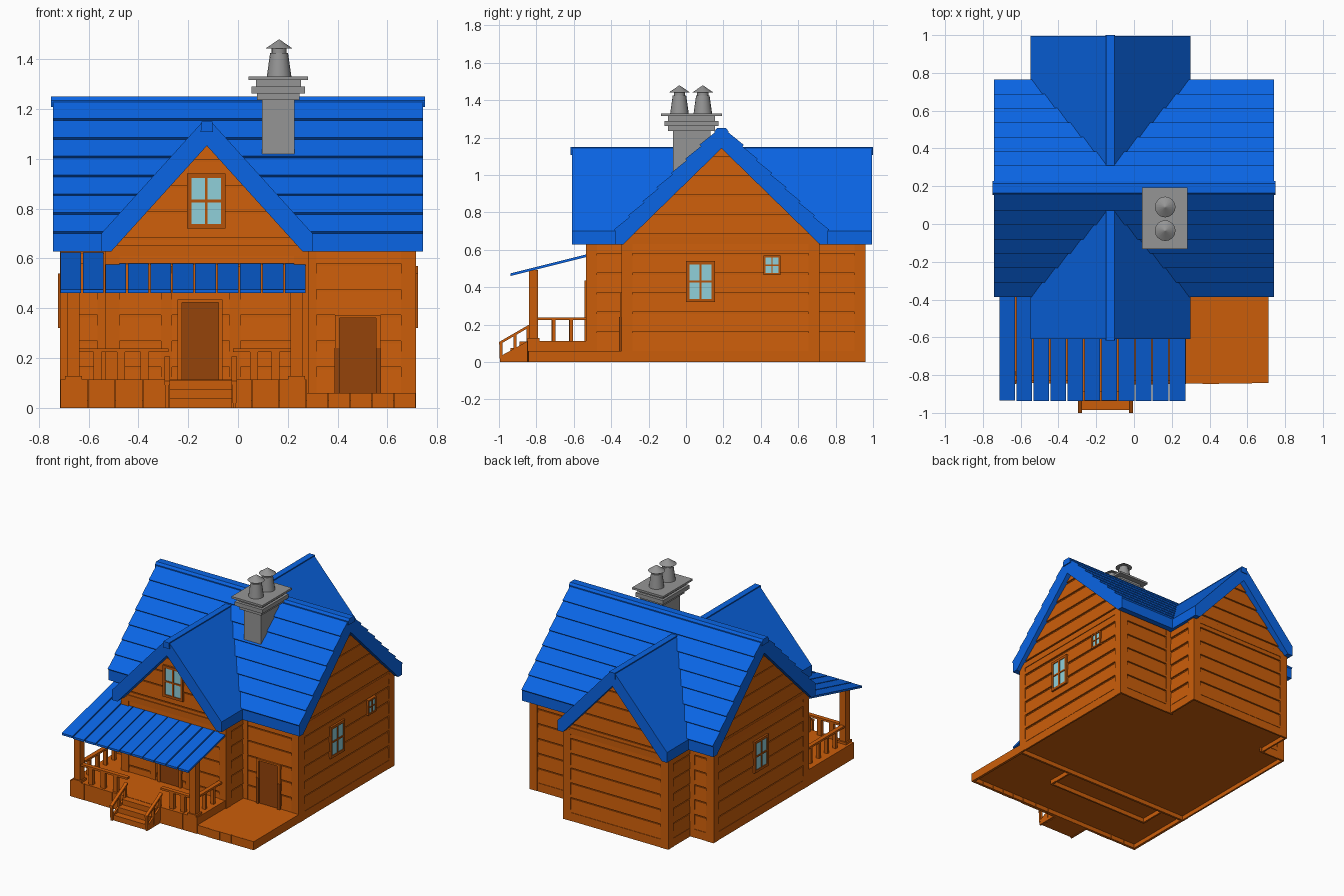
import bpy, bmesh, math, random

if "Cube" in bpy.data.objects:
    bpy.data.objects.remove(bpy.data.objects["Cube"])
random.seed(4)

def material(name, r, g, b):
    m = bpy.data.materials.new(name)
    m.diffuse_color = (r, g, b, 1)
    m.use_nodes = True
    m.node_tree.nodes["Principled BSDF"].inputs["Base Color"].default_value = m.diffuse_color
    return m

WOOD = material("orange wood", 0.60, 0.111, 0.003)
DARK = material("dark door wood", 0.30, 0.057, 0.003)
TRIM = material("window trim wood", 0.46, 0.085, 0.003)
BLUE = material("blue roof", 0.003, 0.13, 0.78)
GLASS = material("pale glass", 0.28, 0.63, 0.70)
STONE = material("grey stone", 0.30, 0.30, 0.30)

class Part:
    """Collects solids into one named mesh object."""
    def __init__(self, name, mat):
        self.name, self.mat, self.bm = name, mat, bmesh.new()
    def loft(self, A, B):
        a = [self.bm.verts.new(p) for p in A]
        b = [self.bm.verts.new(p) for p in B]
        self.bm.faces.new(a); self.bm.faces.new(b[::-1])
        for i in range(len(a)):
            j = (i + 1) % len(a)
            self.bm.faces.new((a[i], b[i], b[j], a[j]))
    def box(self, x0, x1, y0, y1, z0, z1):
        q = [(x0, y0), (x1, y0), (x1, y1), (x0, y1)]
        self.loft([(x, y, z0) for x, y in q], [(x, y, z1) for x, y in q])
    def prism(self, prof, axis, a, b):
        f = (lambda t: [(t, p, z) for p, z in prof]) if axis == 'x' else (lambda t: [(p, t, z) for p, z in prof])
        self.loft(f(a), f(b))
    def frustum(self, x, y, z0, z1, r0, r1, n=16):
        ring = lambda r, z: [(x + r * math.cos(2 * math.pi * i / n), y + r * math.sin(2 * math.pi * i / n), z) for i in range(n)]
        self.loft(ring(r0, z0), ring(r1, z1))
    def done(self):
        bmesh.ops.recalc_face_normals(self.bm, faces=self.bm.faces)
        me = bpy.data.meshes.new(self.name)
        self.bm.to_mesh(me); self.bm.free()
        me.materials.append(self.mat)
        ob = bpy.data.objects.new(self.name, me)
        bpy.context.collection.objects.link(ob)
        return ob

def wall_frame(axis, pos, out):
    """Maps (along wall, height, outward depth) to the world."""
    if axis == 'x':
        return lambda u, z, d: (u, pos + out * d, z)
    return lambda u, z, d: (pos + out * d, u, z)

def slab(part, F, u0, u1, z0, z1, d1, d0=0.0):
    q = [(u0, z0), (u1, z0), (u1, z1), (u0, z1)]
    part.loft([F(u, z, d0) for u, z in q], [F(u, z, d1) for u, z in q])

# Solid house bodies: main block and crossing wing, floor slightly raised
core = Part("house_body", WOOD)
core.prism([(-.33, .03), (.70, .03), (.70, .665), (.185, 1.155), (-.33, .665)], 'x', -.70, .70)
core.prism([(-.52, .03), (.27, .03), (.27, .64), (-.125, 1.07), (-.52, .64)], 'y', -.52, .945)
core.done()

# Lapped siding, corner boards and skirting on every wall
siding, boards = Part("siding_planks", WOOD), Part("corner_boards", WOOD)
def clad(axis, pos, out, u0, u1, apex=None, eave=.66, corners=(1, 1)):
    F = wall_frame(axis, pos, out)
    mid, half = (u0 + u1) / 2, (u1 - u0) / 2
    def hw(z):
        return half if z <= eave or not apex else half * max(0, (apex - z) / (apex - eave))
    z, top = .06, apex or eave
    while z < top - .02:
        zt = min(z + .094, top)
        a, b = hw(z), max(hw(zt), .002)
        A = [(-a, z, 0), (a, z, 0), (b, zt, 0), (-b, zt, 0)]
        B = [(-a, z, .012), (a, z, .012), (b, zt, .006), (-b, zt, .006)]
        siding.loft([F(mid + u, h, d) for u, h, d in A], [F(mid + u, h, d) for u, h, d in B])
        z += .104
    slab(boards, F, u0, u1, 0, .058, .012)
    if corners[0]: slab(boards, F, u0 - .012, u0 + .045, 0, eave, .014)
    if corners[1]: slab(boards, F, u1 - .045, u1 + .012, 0, eave, .014)
    if apex: slab(boards, F, u0, u1, eave - .03, eave + .012, .0135)

for s in (-1, 1):
    clad('y', s * .70, s, -.33, .70, apex=1.155)
for pos, out in ((-.33, -1), (.70, 1)):
    clad('x', pos, out, .27, .70)
    clad('x', pos, out, -.70, -.52)
for pos, out in ((-.52, -1), (.945, 1)):
    clad('x', pos, out, -.52, .27, apex=1.07, eave=.64)
for pos, out in ((-.52, -1), (.27, 1)):
    clad('y', pos, out, -.52, -.33, eave=.64, corners=(1, 0))
    clad('y', pos, out, .70, .945, eave=.64, corners=(0, 1))
FRONT, RIGHT, LEFT = wall_frame('x', -.52, -1), wall_frame('y', .70, 1), wall_frame('y', -.70, -1)
for u in (-.31, -.035):
    slab(boards, FRONT, u, u + .045, .1, .57, .014)
siding.done(); boards.done()

# Gable roofs: thick slab with clipped ridge, overlapping courses, ridge cap
def gable_roof(name, axis, c, w, top, inner, flat, a, b, n, lap):
    roof = Part(name, BLUE)
    slope = (top - .70) / w
    for s in (-1, 1):
        zf = top - flat * slope
        roof.prism([(c, zf), (c + s * flat, zf), (c + s * w, .70), (c + s * w, .628), (c + s * (w - .04), .628), (c, inner)], axis, a, b)
        for i in range(n):
            p0, p1 = flat + i * (w - flat) / n, flat + (i + 1) * (w - flat) / n
            z0, z1 = top - p0 * slope, top - p1 * slope
            roof.prism([(c + s * p0, z0), (c + s * p1, z1), (c + s * (p1 + lap * .6), z1 + lap * .6), (c + s * p0, z0 + .001)], axis, a, b)
    roof.done()
gable_roof("main_roof", 'x', .19, .567, 1.262, 1.142, .034, -.742, .742, 7, .014)
gable_roof("cross_roof", 'y', -.125, .424, 1.168, 1.052, .022, -.61, .995, 0, 0)
ridge = Part("ridge_caps", BLUE)
ridge.prism([(.153, 1.208), (.227, 1.208), (.227, 1.234), (.215, 1.25), (.165, 1.25), (.153, 1.234)], 'x', -.75, .75)
ridge.prism([(-.15, 1.108), (-.10, 1.108), (-.103, 1.15), (-.147, 1.15)], 'y', -.618, 1.0)
ridge.done()

# Windows: outer frame, glass plate and glazing cross
def window(name, F, u0, u1, z0, z1, t):
    fr, gl = Part(name + "_frame", TRIM), Part(name + "_glass", GLASS)
    um, zm, h = (u0 + u1) / 2, (z0 + z1) / 2, t * .3
    for r in ((u0, u0 + t, z0, z1), (u1 - t, u1, z0, z1), (u0, u1, z0, z0 + t), (u0, u1, z1 - t, z1),
              (um - h, um + h, z0, z1), (u0, u1, zm - h, zm + h)):
        slab(fr, F, *r, .022)
    slab(gl, F, u0 + t, u1 - t, z0 + t, z1 - t, .017, .009)
    fr.done(); gl.done()
window("gable_window", FRONT, -.205, -.05, .72, .94, .018)
window("right_window", RIGHT, 0, .155, .32, .54, .018)
window("right_small_window", RIGHT, .415, .505, .465, .57, .011)
window("left_window", LEFT, .112, .267, .32, .54, .018)

# Doors
def door(name, F, u0, u1, z0, z1):
    fr, pn = Part(name + "_frame", WOOD), Part(name + "_panel", DARK)
    for r in ((u0, u0 + .017, z0, z1), (u1 - .017, u1, z0, z1), (u0, u1, z1 - .012, z1)):
        slab(fr, F, *r, .024)
    slab(pn, F, u0 + .017, u1 - .017, z0, z1 - .012, .0155)
    fr.done(); pn.done()
door("front_door", FRONT, -.242, -.062, .11, .435)
SIDE = wall_frame('x', -.33, -1)
door("side_door", SIDE, .39, .572, .06, .372)
jambs = Part("side_door_lower_jambs", DARK)
for u in (.388, .554):
    slab(jambs, SIDE, u, u + .02, .06, .24, .027)
jambs.done()

# Porch deck and lower side terrace: floor slab and plank skirt
deck = Part("porch_deck", WOOD)
for x0, x1, n, z, side in ((-.712, .275, 9, .113, -1), (.275, .712, 5, .06, 1)):
    w = (x1 - x0) / n
    deck.box(x0, x1, -.835, -.33, .03, z)
    for i in range(n):
        deck.box(x0 + i * w + .001, x0 + (i + 1) * w - .001, -.842 - random.random() * .008, -.825, 0, z)
    e = x0 if side < 0 else x1 - .018
    deck.box(e, e + .018, -.84, -.33, 0, z)
deck.box(-.70, .70, -.345, -.33, 0, .05)
deck.done()

# Porch roof planks; those beside the wing reach back to the main wall
slope_z = lambda y: .475 + (y + .935) * .25
porch = Part("porch_roof", BLUE)
pitch = .992 / 11
for i in range(11):
    x0 = -.713 + i * pitch
    y0, y1 = -.932 - random.random() * .006, (-.33 if i < 2 else -.52)
    porch.prism([(y0, slope_z(y0)), (y0, slope_z(y0) - .014), (y1, slope_z(y1) - .014), (y1, slope_z(y1))], 'x', x0, x0 + pitch - .007)
porch.done()

# Porch posts and railings
posts, rails = Part("porch_posts", WOOD), Part("porch_railings", WOOD)
for x in (-.66, .235):
    posts.box(x - .024, x + .024, -.84, -.792, .1, .492)
    posts.box(x - .034, x + .034, -.848, -.782, .1, .128)
posts.done()
for x0, x1, n in ((-.66, -.28, 3), (-.02, .235, 2)):
    rails.box(x0, x1, -.83, -.80, .224, .238)
    for i in range(n):
        x = x0 + (x1 - x0) * (i + 1) / (n + 1)
        rails.box(x - .016, x + .016, -.828, -.802, .1, .23)
for x, y1, n in ((-.66, -.34, 4), (.235, -.52, 2)):
    rails.box(x - .015, x + .015, -.80, y1, .224, .238)
    for i in range(n):
        y = -.80 + (y1 + .80) * (i + 1) / (n + 1)
        rails.box(x - .013, x + .013, y - .01, y + .01, .1, .23)
rails.done()

# Front steps with sloping handrails
steps = Part("front_steps", WOOD)
for i in range(3):
    steps.box(-.275, -.025, -.985 + i * .048, -.84, 0, .037 * (i + 1))
for x in (-.285, -.015):
    steps.prism([(-.995, 0), (-.84, 0), (-.84, .11), (-.85, .11), (-.995, .03)], 'x', x - .006, x + .006)
    steps.prism([(-1.0, .092), (-.83, .19), (-.83, .205), (-1.0, .107)], 'x', x - .011, x + .011)
    for y in (-.99, -.915, -.845):
        steps.box(x - .008, x + .008, y - .008, y + .008, .02, .10 + (y + 1) * .576)
steps.done()

# Chimney stack, corbels and two capped pots
stack = Part("chimney", STONE)
for hx, hy, z0, z1 in ((.065, .10, .98, 1.25), (.085, .125, 1.235, 1.265), (.107, .145, 1.262, 1.29),
                       (.09, .125, 1.288, 1.318), (.12, .163, 1.316, 1.33)):
    stack.box(.162 - hx, .162 + hx, .03 - hy, .03 + hy, z0, z1)
stack.done()
pots = Part("chimney_pots", STONE)
for y in (-.035, .09):
    pots.frustum(.165, y, 1.325, 1.425, .05, .036)
    pots.frustum(.165, y, 1.42, 1.45, .03, .03)
    pots.frustum(.165, y, 1.442, 1.478, .055, .003)
ob = pots.done()
bpy.context.view_layer.objects.active = ob
ob.select_set(True)
bpy.ops.object.shade_smooth_by_angle()
